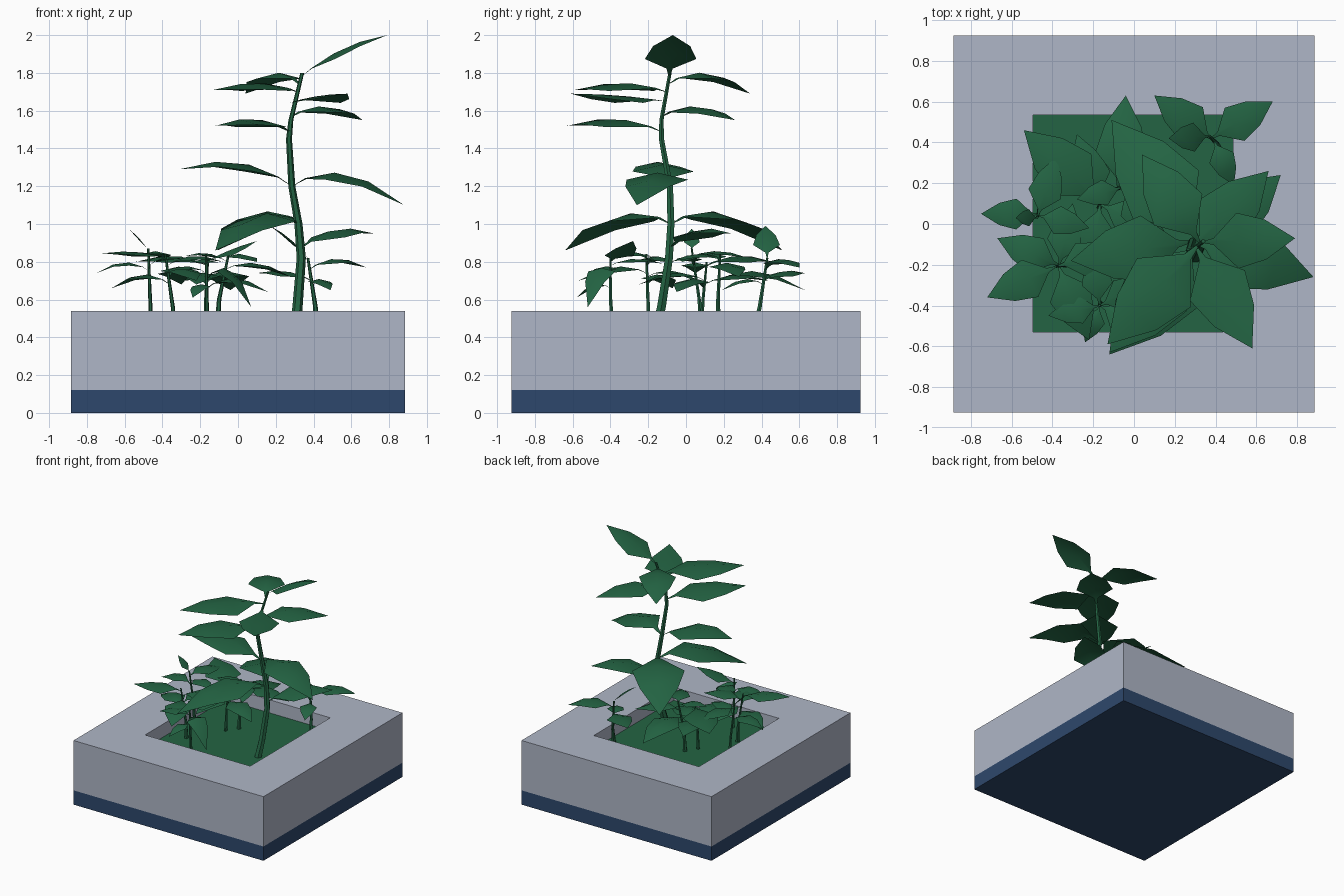
import bpy, bmesh, math
from mathutils import Vector

if "Cube" in bpy.data.objects:
    bpy.data.objects.remove(bpy.data.objects["Cube"])


def material(name, rgb):
    m = bpy.data.materials.new(name)
    m.diffuse_color = (*rgb, 1)
    m.use_nodes = True
    m.node_tree.nodes["Principled BSDF"].inputs["Base Color"].default_value = m.diffuse_color
    return m


GREY = material("pale grey stone", (0.43, 0.47, 0.57))
NAVY = material("navy base", (0.027, 0.064, 0.15))
GREEN = material("leaf green", (0.017, 0.127, 0.056))


def finish(bm, name, mat, smooth=False):
    me = bpy.data.meshes.new(name)
    bm.to_mesh(me)
    bm.free()
    me.materials.append(mat)
    ob = bpy.data.objects.new(name, me)
    bpy.context.collection.objects.link(ob)
    if smooth:
        bpy.ops.object.select_all(action='DESELECT')
        ob.select_set(True)
        bpy.context.view_layer.objects.active = ob
        bpy.ops.object.shade_smooth_by_angle(angle=math.radians(35))
    return ob


def box(name, x0, x1, y0, y1, z0, z1, mat):
    bm = bmesh.new()
    bmesh.ops.create_cube(bm, size=1)
    for v in bm.verts:
        v.co = Vector((x0 if v.co.x < 0 else x1, y0 if v.co.y < 0 else y1, z0 if v.co.z < 0 else z1))
    finish(bm, name, mat)


def loft(bm, rings, cap=False):
    for a, b in zip(rings, rings[1:]):
        n = len(a)
        for i in range(n):
            j = (i + 1) % n
            bm.faces.new((a[i], a[j], b[j], b[i]))
    if cap:
        bm.faces.new(rings[-1])


# ---- planter: dark base, stone rim with square opening, planting bed
X, Y = 0.885, 0.925
HX0, HX1, HY0, HY1 = -0.495, 0.485, -0.53, 0.535
SOIL = 0.43
box("planter_base", -X, X, -Y, Y, 0, 0.12, NAVY)
bm = bmesh.new()
rings = []
for x0, x1, y0, y1, z in ((-X, X, -Y, Y, 0.12), (-X, X, -Y, Y, 0.54),
                          (HX0, HX1, HY0, HY1, 0.54), (HX0, HX1, HY0, HY1, SOIL)):
    rings.append([bm.verts.new((x, y, z)) for x, y in ((x0, y0), (x1, y0), (x1, y1), (x0, y1))])
loft(bm, rings)
finish(bm, "planter_rim", GREY)
box("planting_bed", HX0, HX1, HY0, HY1, 0.13, SOIL, GREEN)


# ---- plants
def stem_at(path, z):
    for a, b in zip(path, path[1:]):
        if a[2] <= z <= b[2]:
            return Vector(a).lerp(Vector(b), (z - a[2]) / (b[2] - a[2]))
    return Vector(path[-1])


def add_stem(bm, path, r0, r1, sides=6):
    rings = []
    for i, p in enumerate(path):
        r = r0 + (r1 - r0) * i / (len(path) - 1)
        rings.append([bm.verts.new((p[0] + r * math.cos(k * math.tau / sides),
                                    p[1] + r * math.sin(k * math.tau / sides), p[2]))
                      for k in range(sides)])
    loft(bm, rings, cap=True)


def add_leaf(bm, base, tip, ratio, arch):
    """Folded pointed leaf: raised midrib, drooping edges."""
    d = tip - base
    flat = Vector((d.x, d.y, 0)).normalized()
    side = Vector((-flat.y, flat.x, 0))
    w = d.length * ratio / 2
    rows = []
    for t, k, h in ((0, 0.03, 0), (0.12, 0.12, 0.5), (0.38, 1, 1), (0.68, 0.72, 0.85)):
        c = base + d * t + Vector((0, 0, arch * h))
        drop = Vector((0, 0, -0.22 * w * k))
        rows.append([bm.verts.new(c + side * w * k + drop), bm.verts.new(c),
                     bm.verts.new(c - side * w * k + drop)])
    for a, b in zip(rows, rows[1:]):
        for i in (0, 1):
            bm.faces.new((a[i], a[i + 1], b[i + 1], b[i]))
    end = bm.verts.new(tip)
    for i in (0, 1):
        bm.faces.new((rows[-1][i], rows[-1][i + 1], end))


def plant(name, path, r0, r1, leaves, ratio=0.54):
    """leaves: (attachment height, tip x, tip y, tip z, arch)"""
    bm = bmesh.new()
    add_stem(bm, path, r0, r1)
    finish(bm, name + "_stem", GREEN, True)
    bm = bmesh.new()
    for z, x, y, tz, arch in leaves:
        add_leaf(bm, stem_at(path, z), Vector((x, y, tz)), ratio, arch)
    finish(bm, name + "_leaves", GREEN, True)


# tall plant
plant("tall_plant",
      [(0.30, -0.16, SOIL), (0.315, -0.13, 0.56), (0.335, -0.09, 0.82), (0.32, -0.08, 1.0),
       (0.285, -0.085, 1.2), (0.27, -0.13, 1.45), (0.28, -0.13, 1.55), (0.34, -0.085, 1.8)],
      0.03, 0.01,
      [(1.78, 0.79, -0.07, 2.0, 0.04), (1.74, 0.04, 0.34, 1.69, 0.08),
       (1.70, -0.13, -0.59, 1.71, 0.04), (1.65, 0.58, -0.61, 1.69, 0.01),
       (1.57, 0.66, 0.26, 1.55, 0.06), (1.49, -0.12, -0.63, 1.52, 0.05),
       (1.20, -0.31, -0.18, 1.29, 0.08), (1.20, 0.88, -0.26, 1.10, 0.11),
       (0.87, 0.72, 0.24, 0.95, 0.06), (1.0, -0.12, -0.64, 0.86, 0.11),
       (1.0, -0.11, 0.51, 0.86, 0.12)])

# small plants around it
plant("back_plant", [(0.42, 0.36, SOIL), (0.41, 0.39, 0.56), (0.37, 0.43, 0.82)], 0.018, 0.007,
      [(0.76, 0.68, 0.60, 0.77, 0.05), (0.70, 0.10, 0.63, 0.74, 0.03),
       (0.82, 0.17, 0.42, 0.99, 0.02), (0.68, 0.49, 0.19, 0.65, 0.04)])

plant("left_plant", [(-0.46, 0.08, SOIL), (-0.465, 0.07, 0.6), (-0.475, 0.03, 0.87)], 0.014, 0.006,
      [(0.75, -0.75, 0.05, 0.74, 0.05), (0.86, -0.58, 0.03, 0.975, 0.01),
       (0.83, -0.38, 0.33, 0.82, 0.03), (0.78, -0.22, -0.02, 0.80, 0.04)])

plant("front_left_plant", [(-0.34, -0.2, SOIL), (-0.345, -0.2, 0.56), (-0.385, -0.21, 0.84)], 0.016, 0.006,
      [(0.82, -0.72, -0.36, 0.845, 0.02), (0.68, -0.67, -0.07, 0.66, 0.06),
       (0.74, -0.22, -0.57, 0.70, 0.05), (0.78, -0.08, -0.12, 0.80, 0.04),
       (0.72, -0.30, 0.10, 0.68, 0.05)])

plant("front_plant", [(-0.165, -0.39, SOIL), (-0.165, -0.4, 0.62), (-0.17, -0.4, 0.84)], 0.013, 0.006,
      [(0.66, -0.24, -0.58, 0.61, 0.04), (0.70, 0.07, -0.52, 0.56, 0.12),
       (0.80, 0.10, -0.28, 0.91, 0.01), (0.74, -0.42, -0.45, 0.73, 0.04),
       (0.78, -0.20, -0.12, 0.79, 0.03)])

plant("middle_plant", [(-0.11, 0.17, SOIL), (-0.10, 0.17, 0.6), (-0.05, 0.18, 0.84)], 0.017, 0.006,
      [(0.70, -0.04, 0.63, 0.65, 0.07), (0.76, 0.28, 0.28, 0.72, 0.05),
       (0.82, 0.10, -0.08, 0.80, 0.03), (0.80, -0.28, 0.12, 0.83, 0.03)])

plant("inner_plant", [(-0.17, 0.08, SOIL), (-0.17, 0.09, 0.6), (-0.16, 0.11, 0.8)], 0.013, 0.006,
      [(0.78, -0.54, 0.46, 0.80, 0.04), (0.66, 0.16, -0.05, 0.64, 0.06),
       (0.70, -0.22, -0.25, 0.68, 0.05), (0.68, -0.28, 0.44, 0.70, 0.04)])

# leaf faces should point up
for ob in bpy.data.objects:
    if ob.name.endswith("_leaves"):
        bm = bmesh.new()
        bm.from_mesh(ob.data)
        bm.normal_update()
        for f in bm.faces:
            if f.normal.z < 0:
                f.normal_flip()
        bm.to_mesh(ob.data)
        bm.free()
